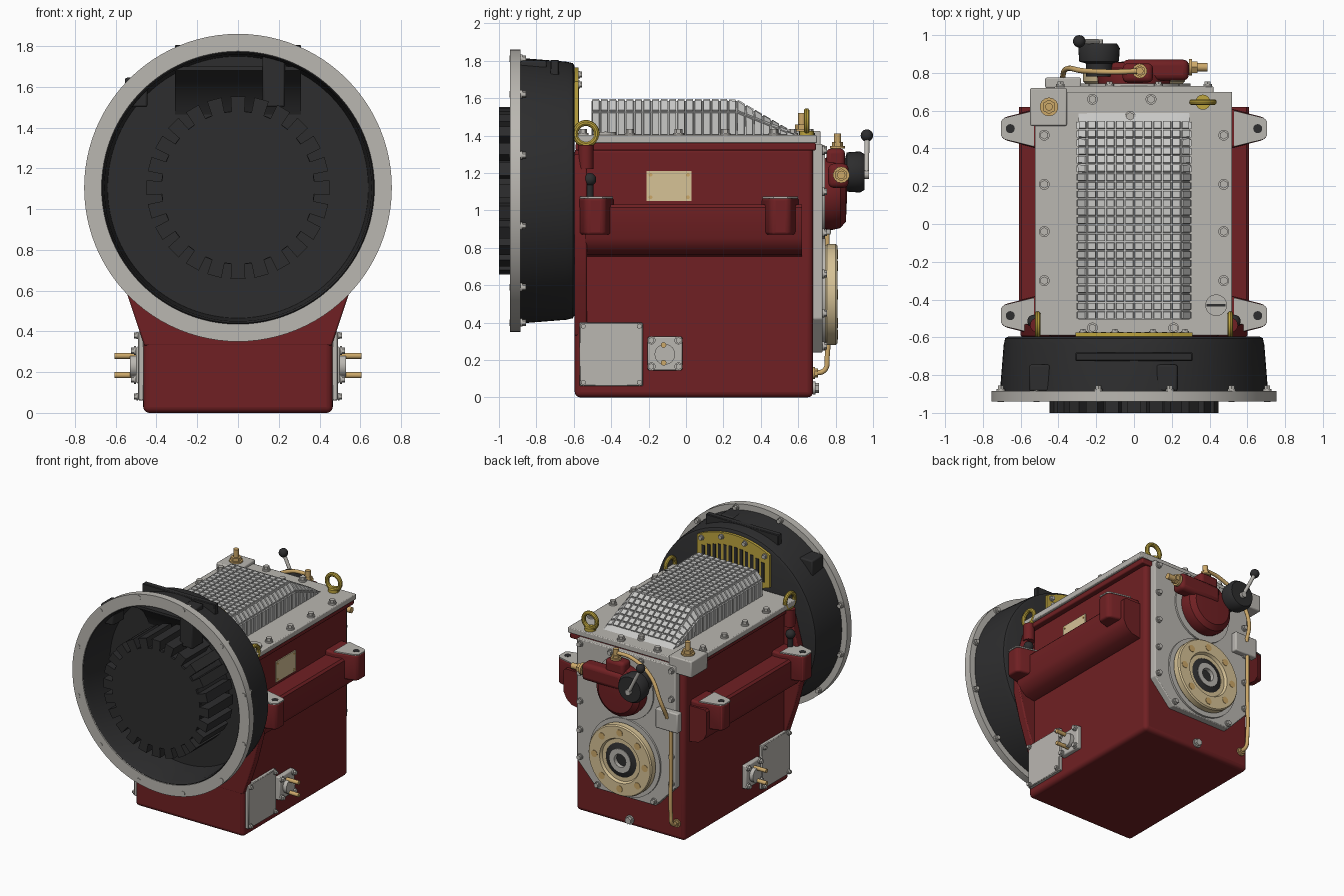
import bpy, bmesh, math
from mathutils import Vector, Matrix

if "Cube" in bpy.data.objects:
    bpy.data.objects.remove(bpy.data.objects["Cube"])

def mat(name, r, g, b):
    m = bpy.data.materials.new(name)
    lin = lambda c: ((c / 255 + 0.055) / 1.055) ** 2.4 if c > 10 else c / 3294
    m.diffuse_color = (lin(r), lin(g), lin(b), 1)
    m.use_nodes = True
    m.node_tree.nodes["Principled BSDF"].inputs["Base Color"].default_value = m.diffuse_color
    return m

RED = mat("dark red paint", 112, 32, 35)
GREY = mat("machined grey", 186, 183, 177)
LIGHT = mat("light cast grey", 200, 200, 198)
BLACK = mat("black", 45, 45, 46)
YELLOW = mat("yellow", 190, 165, 62)
BEIGE = mat("beige", 214, 194, 150)
BRASS = mat("brass", 204, 168, 105)

def finish(name, bm, m, bevel=0, segs=3):
    bmesh.ops.recalc_face_normals(bm, faces=bm.faces)
    me = bpy.data.meshes.new(name)
    bm.to_mesh(me)
    bm.free()
    ob = bpy.data.objects.new(name, me)
    bpy.context.collection.objects.link(ob)
    me.materials.append(m)
    if bevel:
        b = ob.modifiers.new("bevel", 'BEVEL')
        b.width, b.segments, b.limit_method = bevel, segs, 'ANGLE'
    return ob

def box(name, x, y, z, m, bevel=0, segs=3):
    return prism(name, [(x[0], y[0]), (x[1], y[0]), (x[1], y[1]), (x[0], y[1])], 'z', z, m, bevel, segs)

def prism(name, pts, axis, span, m, bevel=0, segs=3):
    """Extrude a 2D outline along an axis."""
    put = {'x': lambda a, b, t: (t, a, b), 'y': lambda a, b, t: (a, t, b), 'z': lambda a, b, t: (a, b, t)}[axis]
    bm = bmesh.new()
    lo, hi = [[bm.verts.new(put(a, b, t)) for a, b in pts] for t in span]
    bm.faces.new(lo)
    bm.faces.new(hi)
    n = len(pts)
    for i in range(n):
        j = (i + 1) % n
        bm.faces.new((lo[i], lo[j], hi[j], hi[i]))
    return finish(name, bm, m, bevel, segs)

def rods(name, items, r, m, segs=16):
    """Cylinders between pairs of points, in one object."""
    bm = bmesh.new()
    for p, q in items:
        p, q = Vector(p), Vector(q)
        rot = (q - p).to_track_quat('Z', 'Y').to_matrix().to_4x4()
        bmesh.ops.create_cone(bm, cap_ends=True, segments=segs, radius1=r, radius2=r,
                              depth=(q - p).length, matrix=Matrix.Translation((p + q) / 2) @ rot)
    return finish(name, bm, m)

def bolts(name, points, d, m=GREY, r=0.022, h=0.025):
    d = Vector(d)
    rods(name + "_washers", [(p, Vector(p) + d * h * 0.4) for p in points], r * 1.3, m, 14)
    return rods(name, [(p, Vector(p) + d * h) for p in points], r, m, 6)

def lathe(name, prof, cx, cz, m, n=64, closed=False):
    """Spin (radius, y) points around an axis parallel to y."""
    bm = bmesh.new()
    vs = [bm.verts.new((cx + r, y, cz)) for r, y in prof]
    es = [bm.edges.new(e) for e in zip(vs, vs[1:])]
    if closed:
        es.append(bm.edges.new((vs[-1], vs[0])))
    bmesh.ops.spin(bm, geom=vs + es, cent=(cx, 0, cz), axis=(0, 1, 0), angle=2 * math.pi, steps=n)
    bmesh.ops.remove_doubles(bm, verts=bm.verts, dist=1e-5)
    return finish(name, bm, m)

def tube(name, pts, r, m):
    cu = bpy.data.curves.new(name, 'CURVE')
    cu.dimensions, cu.bevel_depth, cu.bevel_resolution, cu.use_fill_caps = '3D', r, 3, True
    sp = cu.splines.new('BEZIER')
    sp.bezier_points.add(len(pts) - 1)
    for bp, p in zip(sp.bezier_points, pts):
        bp.co = p
        bp.handle_left_type = bp.handle_right_type = 'AUTO'
    cu.materials.append(m)
    bpy.context.collection.objects.link(bpy.data.objects.new(name, cu))

def ball(name, c, r, m):
    bm = bmesh.new()
    bmesh.ops.create_uvsphere(bm, u_segments=20, v_segments=12, radius=r, matrix=Matrix.Translation(c))
    return finish(name, bm, m)

def ring(name, c, rot):
    bpy.ops.mesh.primitive_torus_add(location=c, rotation=rot, major_radius=0.057, minor_radius=0.016,
                                     major_segments=32, minor_segments=10)
    ob = bpy.context.object
    ob.name = name
    ob.data.materials.append(YELLOW)

CZ = 1.105  # input shaft height

# Gear case, front bracket flare and top lip
box("gear_case", (-0.465, 0.465), (-0.595, 0.68), (0, 1.34), RED, 0.03, 4)
half = [(0.46, 0.33), (0.5, 0.45), (0.55, 0.6), (0.6, 0.8), (0.6, 1.0), (0.52, 1.3)]
prism("case_front_flare", half + [(-x, z) for x, z in reversed(half)], 'y', (-0.596, -0.53), RED, 0.008, 2)
box("case_top_lip", (-0.505, 0.505), (-0.59, 0.695), (1.32, 1.36), RED, 0.008, 2)

# Bell housing, flange ring and toothed drive ring
lathe("bell_housing", [(0, -0.595), (0.665, -0.595), (0.682, -0.605), (0.69, -0.64), (0.71, -0.89), (0.665, -0.938),
                       (0.655, -0.9), (0.64, -0.645), (0, -0.645)], 0, CZ, BLACK, 96)
lathe("bell_flange", [(0.67, -0.94), (0.755, -0.94), (0.755, -0.885), (0.67, -0.885)], 0, CZ, GREY, 96, True)
angs = [math.radians(15 + 30 * k) for k in range(12)]
rim = [(0.73 * math.cos(a), CZ + 0.73 * math.sin(a)) for a in angs]
bolts("flange_bolts", [(x, -0.885, z) for x, z in rim], (0, 1, 0), r=0.017, h=0.03)
rods("flange_bolt_ends", [((x, -0.943, z), (x, -0.9, z)) for x, z in rim], 0.017, GREY)
teeth = []
for k in range(24):
    for da, r in ((-0.085, 0.375), (-0.08, 0.45), (0.08, 0.45), (0.085, 0.375)):
        a = math.pi / 2 + k * math.pi / 12 + da
        teeth.append((r * math.cos(a), CZ + r * math.sin(a)))
prism("drive_ring_teeth", teeth, 'y', (-1.0, -0.7), BLACK)
lathe("drive_ring_hub", [(0, -0.985), (0.377, -0.985), (0.377, -0.64), (0, -0.64)], 0, CZ, BLACK)
prism("air_duct", [(-0.63, 1.43), (-0.66, 1.5), (-0.71, 1.58), (-0.78, 1.64), (-0.86, 1.68), (-0.86, 1.7), (-0.63, 1.7)],
      'x', (-0.31, 0.31), BLACK)
box("bell_top_bar", (-0.31, 0.31), (-0.725, -0.68), (1.66, 1.805), BLACK, 0.005, 1)
for x in (0.175, -0.5):
    box("bell_sensor_pad", (x - 0.055, x + 0.055), (-0.885, -0.745), (1.5, 1.645 if x < 0 else 1.8), BLACK, 0.01, 2)

# Yellow vent grille with dark slots
arc = [(0.66 * math.cos(a), CZ + 0.66 * math.sin(a)) for a in [math.radians(62 + 4 * i) for i in range(15)]]
prism("vent_grille", [(0.31, 1.44), *arc, (-0.31, 1.44), (-0.2, 1.4), (0.2, 1.4)], 'y', (-0.597, -0.575), YELLOW)
for i in range(12):
    x = -0.253 + i * 0.046
    box("vent_slot", (x - 0.013, x + 0.013), (-0.576, -0.571), (1.47, CZ + math.sqrt(0.36 - x * x) - 0.03), BLACK)
bolts("grille_bolts", [(x, -0.575, CZ + math.sqrt(0.395 - x * x)) for x in (-0.27, -0.1, 0.1, 0.27)],
      (0, 1, 0), r=0.016, h=0.02)

# Top cover plate, bolts and filler plug
box("top_cover", (-0.525, 0.52), (-0.59, 0.7), (1.36, 1.402), GREY, 0.006, 2)
pts = [(s * 0.475, y, 1.4) for s in (-1, 1) for y in (0.47, 0.21, -0.04, -0.3)]
pts += [(x, y, 1.4) for x, y in ((-0.22, 0.66), (0.09, 0.66), (-0.22, -0.55), (0.21, -0.55), (-0.02, 0.57))]
bolts("top_cover_bolts", pts, (0, 0, 1), h=0.035)
rods("filler_plug", [((0.435, -0.43, 1.4), (0.435, -0.43, 1.418))], 0.057, GREY, 24)
box("filler_plug_slot", (0.385, 0.485), (-0.436, -0.424), (1.417, 1.421), BLACK)

# Quilted hump: a bent grid whose cells are inset and raised
NX, NY = 14, 24
def hump(u, v):
    y = -0.505 + 1.095 * v
    top = 1.585 if y < 0.27 else 1.585 - 0.185 * min(1, (y - 0.27) / 0.32)
    s = abs(2 * u - 1)
    x = (1 if u > 0.5 else -1) * (0.295 * min(1, s * 1.18) - 0.0)
    drop = 0 if s < 0.72 else ((s - 0.72) / 0.28) ** 1.6
    return x, y, top - (top - 1.4) * drop
bm = bmesh.new()
g = [[bm.verts.new(hump(i / NX, j / NY)) for i in range(NX + 1)] for j in range(NY + 1)]
cells = [bm.faces.new((g[j][i], g[j][i + 1], g[j + 1][i + 1], g[j + 1][i])) for j in range(NY) for i in range(NX)]
bm.faces.new([*g[0], bm.verts.new((0.295, -0.505, 1.399)), bm.verts.new((-0.295, -0.505, 1.399))])
bm.normal_update()
quilt = [f for f in cells if f.calc_area() > 0.0006 and f.calc_center_median().y < 0.55]
bmesh.ops.inset_individual(bm, faces=quilt, thickness=0.005, depth=0)
bmesh.ops.inset_individual(bm, faces=quilt, thickness=0.003, depth=0.009)
finish("quilted_hump", bm, LIGHT)

# Corner breather block with brass fitting
box("breather_block", (-0.55, -0.355), (0.52, 0.72), (1.3, 1.425), GREY, 0.008, 2)
bolts("breather_nut", [(-0.45, 0.62, 1.42)], (0, 0, 1), BRASS, 0.038, 0.04)
rods("breather_stem", [((-0.45, 0.62, 1.42), (-0.45, 0.62, 1.52))], 0.02, BRASS)

# Lifting eyes
ring("rear_lifting_eye", (0.365, 0.645, 1.473), (math.pi / 2, 0, 0))
rods("rear_eye_base", [((0.365, 0.645, 1.4), (0.365, 0.645, 1.425))], 0.04, YELLOW)

for s, side in ((1, "right"), (-1, "left")):
    X = lambda a, b: (min(s * a, s * b), max(s * a, s * b))
    # Front lifting eye on its post
    ring(side + "_lifting_eye", (s * 0.51, -0.535, 1.41), (0, math.pi / 2, 0))
    rods(side + "_eye_post", [((s * 0.51, -0.535, 1.22), (s * 0.51, -0.535, 1.35))], 0.04, RED)
    ball(side + "_black_plug", (s * 0.53, -0.515, 1.165), 0.035, BLACK)
    rods(side + "_plug_stem", [((s * 0.53, -0.515, 1.06), (s * 0.53, -0.515, 1.15))], 0.02, BLACK)
    # Side rail and mounting lugs with machined tops
    prism(side + "_rail", [(s * x, z) for x, z in ((0.45, 1.03), (0.595, 1.03), (0.61, 1.015), (0.61, 0.85),
          (0.585, 0.8), (0.54, 0.765), (0.45, 0.75))], 'y', (-0.54, 0.62), RED)
    for yc, end in ((0.505, "rear"), (-0.485, "front")):
        base = [(0.45, -0.1), (0.53, -0.1), (0.685, -0.06), (0.705, -0.04), (0.705, 0.04), (0.685, 0.06), (0.53, 0.1), (0.45, 0.1)]
        prism(f"{side}_{end}_lug", [(s * x, yc + y) for x, y in base], 'z', (0.87, 1.066), RED, 0.018)
        prism(f"{side}_{end}_lug_top", [(s * max(x, 0.53), yc + y * 0.95) for x, y in base[1:-1]], 'z', (1.064, 1.073), GREY)
        rods(f"{side}_{end}_lug_hole", [((s * 0.655, yc, 1.07), (s * 0.655, yc, 1.075))], 0.024, BLACK)
    # Access cover and cooler port
    box(side + "_access_cover", X(0.46, 0.49), (-0.57, -0.23), (0.06, 0.4), GREY, 0.005, 1)
    bolts(side + "_access_bolts", [(s * 0.49, y, z) for y in (-0.55, -0.25) for z in (0.08, 0.38)], (s, 0, 0), r=0.014, h=0.02)
    box(side + "_port_plate", X(0.46, 0.5), (-0.205, -0.02), (0.145, 0.325), GREY, 0.008, 2)
    bolts(side + "_port_bolts", [(s * 0.5, y, z) for y in (-0.185, -0.04) for z in (0.165, 0.305)], (s, 0, 0), r=0.017, h=0.025)
    rods(side + "_port_boss", [((s * 0.49, -0.113, 0.23), (s * 0.53, -0.113, 0.23))], 0.055, GREY, 24)
    rods(side + "_port_pipes", [((s * 0.5, -0.12, z), (s * 0.605, -0.12, z)) for z in (0.185, 0.28)], 0.015, BRASS)

# Blank plate on the right side
box("name_plate", (0.462, 0.472), (-0.21, 0.03), (1.05, 1.21), BEIGE)
bolts("name_plate_pins", [(0.472, y, z) for y in (-0.19, 0.01) for z in (1.07, 1.19)], (1, 0, 0), BRASS, 0.008, 0.005)

# Rear cover with bolts, bearing rings and drain plug
side = [(0.42, 1.355), (0.42, 0.42), (0.25, 0.24)]
prism("rear_cover", side + [(-x, z) for x, z in reversed(side)], 'y', (0.67, 0.73), GREY, 0.006, 2)
bolts("rear_cover_bolts", [(s * x, 0.73, z) for s in (-1, 1) for x, z in ((0.39, 1.32), (0.39, 1.1), (0.39, 0.88),
      (0.39, 0.66), (0.39, 0.45), (0.24, 0.275), (0.13, 1.325))], (0, 1, 0), r=0.018)
bolts("drain_plug", [(0, 0.68, 0.05)], (0, 1, 0), r=0.026, h=0.03)
lathe("output_bearing_ring", [(0, 0.73), (0.3, 0.73), (0.3, 0.745), (0, 0.745)], 0, 0.55, GREY)
lathe("control_bearing_ring", [(0, 0.73), (0.24, 0.73), (0.24, 0.743), (0, 0.743)], 0, 1.09, GREY)

# Output coupling flange with bolt holes and splined hub
lathe("output_flange", [(0.13, 0.745), (0.26, 0.745), (0.27, 0.755), (0.27, 0.8), (0.262, 0.81), (0.17, 0.81),
                        (0.16, 0.79), (0.13, 0.79)], 0, 0.55, BEIGE, 64, True)
holes = [(0.215 * math.cos(k * math.pi / 4), 0.55 + 0.215 * math.sin(k * math.pi / 4)) for k in range(8)]
rods("flange_holes", [((x, 0.8, z), (x, 0.813, z)) for x, z in holes], 0.026, BRASS)
lathe("hub_seal", [(0.14, 0.75), (0.14, 0.785), (0.09, 0.8), (0.09, 0.75)], 0, 0.55, BLACK, 48, True)
lathe("hub_spline", [(0, 0.77), (0.05, 0.77), (0.05, 0.805), (0.09, 0.805), (0.09, 0.76)], 0, 0.55, GREY, 32)
rods("hub_bore", [((0, 0.76, 0.55), (0, 0.775, 0.55))], 0.05, BLACK)

# Control valve, selector knob and lever
lathe("control_valve", [(0, 0.74), (0.19, 0.74), (0.195, 0.78), (0.185, 0.825), (0.15, 0.855), (0, 0.862)], 0, 1.09, RED, 48)
box("control_arm", (-0.06, 0.29), (0.76, 0.87), (1.12, 1.25), RED, 0.03)
box("control_top_boss", (-0.06, 0.1), (0.75, 0.85), (1.2, 1.33), RED, 0.025)
rods("arm_fitting", [((0.28, 0.83, 1.19), (0.39, 0.83, 1.19))], 0.022, BRASS)
bolts("arm_nut", [(0.29, 0.83, 1.19)], (1, 0, 0), BRASS, 0.034, 0.045)
lathe("selector_knob", [(0, 0.78), (0.07, 0.78), (0.07, 0.85), (0.105, 0.86), (0.11, 0.93), (0.095, 0.955), (0, 0.955)],
      -0.185, 1.205, BLACK, 32)
rods("selector_lever", [((-0.185, 0.965, 1.19), (-0.287, 0.968, 1.39))], 0.013, GREY)
rods("lever_pivot", [((-0.185, 0.95, 1.19), (-0.185, 0.978, 1.19))], 0.022, GREY)
ball("lever_ball", (-0.29, 0.967, 1.4), 0.033, BLACK)

# Oil pipe with fitting and junction block
rods("pipe_fitting", [((0.03, 0.81, 1.32), (0.03, 0.81, 1.41))], 0.02, BRASS)
bolts("pipe_nut", [(0.03, 0.81, 1.33)], (0, 0, 1), BRASS, 0.03, 0.035)
tube("upper_pipe", [(0.03, 0.81, 1.38), (-0.1, 0.805, 1.37), (-0.26, 0.81, 1.28), (-0.36, 0.82, 1.1), (-0.38, 0.77, 0.97)], 0.014, BRASS)
box("pipe_block", (-0.47, -0.28), (0.72, 0.775), (0.87, 1.02), GREY, 0.008, 2)
tube("lower_pipe", [(-0.4, 0.755, 0.9), (-0.4, 0.755, 0.55), (-0.4, 0.755, 0.22), (-0.4, 0.74, 0.145), (-0.4, 0.67, 0.13)], 0.014, BRASS)
bolts("pipe_end_nut", [(-0.4, 0.68, 0.13)], (0, 1, 0), BRASS, 0.024, 0.025)

# Smooth round parts, keep edges sharp
for ob in bpy.data.objects:
    ob.select_set(ob.type == 'MESH')
    if ob.type == 'MESH':
        bpy.context.view_layer.objects.active = ob
bpy.ops.object.shade_smooth_by_angle(angle=math.radians(35))
